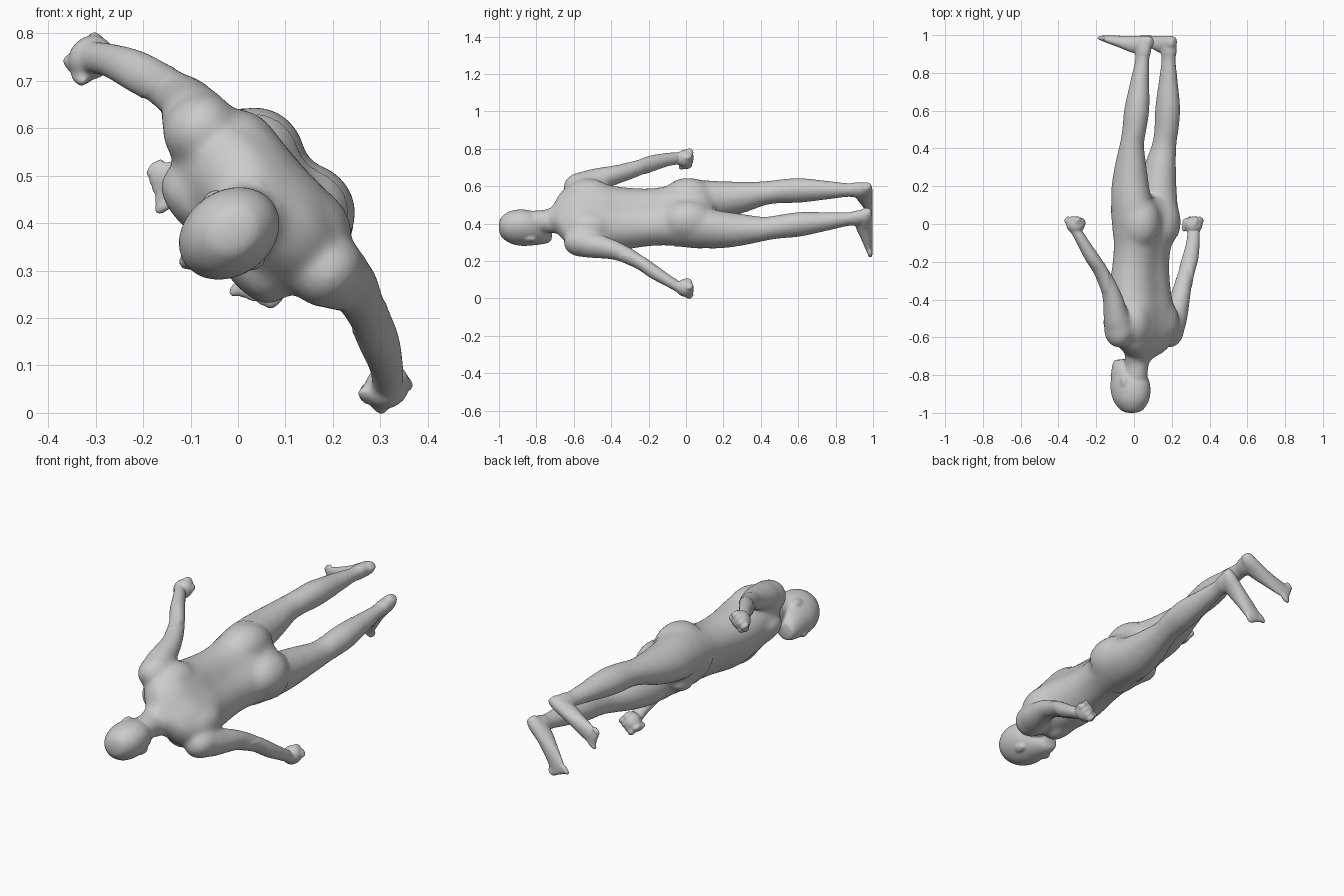
import bpy, bmesh, math
from mathutils import Matrix, Vector

if "Cube" in bpy.data.objects:
    bpy.data.objects.remove(bpy.data.objects["Cube"])

# Local frame: x = figure's left, y = towards the feet, z = towards the back
POSE = Matrix.Translation((0, 0, 0.40)) @ Matrix.Rotation(math.radians(48), 4, 'Y')
bm = bmesh.new()


def catmull(rows, steps=5):
    """Smoothly interpolate a list of equal-length tuples."""
    v = [Vector(r) for r in rows]
    out = []
    for i in range(len(v) - 1):
        p0, p1, p2, p3 = v[max(i - 1, 0)], v[i], v[i + 1], v[min(i + 2, len(v) - 1)]
        for s in range(steps):
            t = s / steps
            out.append(0.5 * (2 * p1 + (p2 - p0) * t + (2 * p0 - 5 * p1 + 4 * p2 - p3) * t * t
                              + (3 * p1 - p0 - 3 * p2 + p3) * t ** 3))
    return out + [v[-1]]


def loft(rows, side=1, along='y', groove=0.0, square=1.0, turn=Matrix(), n=32):
    """Rows are (x, y, z, half width, half depth); rings lie across the given axis."""
    rings = []
    for x, y, z, a, d in catmull(rows):
        ring = []
        for k in range(n):
            t = 2 * math.pi * k / n
            c, s = math.cos(t), math.sin(t)
            u = a * math.copysign(abs(c) ** square, c)
            w = d * math.copysign(abs(s) ** square, s)
            w *= 1 - groove * math.exp(-((t - math.pi / 2) / 0.25) ** 2)
            co = (x + u, y, z + w) if along == 'y' else (x + u, y + w, z)
            ring.append(bm.verts.new(turn @ Vector((co[0] * side, co[1], co[2]))))
        rings.append(ring)
    faces = [bm.faces.new(rings[0]), bm.faces.new(rings[-1][::-1])]
    for r, q in zip(rings, rings[1:]):
        for k in range(n):
            faces.append(bm.faces.new((r[k], q[k], q[(k + 1) % n], r[(k + 1) % n])))
    bmesh.ops.recalc_face_normals(bm, faces=faces)


def blob(center, radii, side=1, tilt=0.0, turn=Matrix()):
    c = (center[0] * side, center[1], center[2])
    m = (turn @ Matrix.Translation(c)
         @ Matrix.Rotation(tilt * side, 4, 'Z') @ Matrix.Diagonal((*radii, 1)))
    bmesh.ops.create_uvsphere(bm, u_segments=24, v_segments=14, radius=1, matrix=m)


# Head, slightly turned, with nose, brow, lips and ears; neck
TURN = Matrix.Translation((.007, 0, -.006)) @ Matrix.Rotation(math.radians(8), 4, 'Y')
loft([(0, -1.0, -0.015, .016, .018), (0, -.987, -.015, .050, .058), (0, -.94, -.018, .081, .096),
      (0, -.88, -.022, .090, .112), (0, -.82, -.028, .084, .106), (0, -.77, -.045, .071, .086),
      (0, -.735, -.066, .054, .058), (0, -.715, -.078, .03, .033)], turn=TURN)
blob((0, -.812, -.126), (.013, .03, .02), turn=TURN)
blob((0, -.80, -.134), (.016, .012, .013), turn=TURN)
blob((0, -.765, -.118), (.024, .012, .012), turn=TURN)
blob((0, -.855, -.113), (.052, .013, .018), turn=TURN)
for s in (-1, 1):
    blob((.085, -.835, -.01), (.011, .032, .02), s, turn=TURN)
loft([(0, -.82, .01, .060, .064), (0, -.75, .018, .062, .064), (0, -.71, .03, .074, .07),
      (0, -.62, .06, .10, .085)])

# Torso with spine groove
loft([(0, -.725, .04, .055, .055), (0, -.69, .055, .095, .072), (0, -.65, .064, .15, .092),
      (0, -.60, .062, .192, .118), (0, -.55, .055, .205, .134), (0, -.45, .047, .197, .14),
      (0, -.35, .04, .181, .132),
      (0, -.22, .048, .167, .118), (0, -.12, .06, .168, .12), (0, -.03, .072, .182, .13),
      (0, .05, .076, .185, .132), (0, .11, .077, .145, .105), (0, .15, .077, .07, .06)],
     groove=.09, square=.88)
blob((0, .06, -.038), (.042, .06, .035))

for s in (-1, 1):
    # Chest, shoulder blades, trapezius, shoulders, buttocks
    blob((.092, -.52, -.042), (.09, .09, .048), s)
    blob((.11, -.52, .115), (.085, .12, .072), s)
    blob((.10, -.645, .07), (.10, .042, .07), s, .55)
    blob((.20, -.56, .072), (.072, .095, .08), s)
    blob((.080, .01, .105), (.105, .145, .116), s)
    # Arm
    loft([(.195, -.60, .072, .055, .065), (.213, -.54, .077, .071, .073), (.238, -.47, .084, .063, .064),
          (.27, -.38, .088, .053, .053), (.325, -.27, .074, .046, .045),
          (.38, -.19, .055, .046, .043), (.433, -.10, .03, .037, .035),
          (.46, -.045, .01, .033, .033)], s)
    # Fist with fingers and thumb
    blob((.466, -.006, .003), (.045, .047, .05), s, -.4)
    for k in range(4):
        z = -.036 + k * .024
        blob((.482, .018, z), (.025, .022, .015), s, -.3)
        blob((.448, .010, z), (.018, .026, .015), s, -.4)
    blob((.452, -.010, -.042), (.016, .034, .016), s, -.5)
    # Leg
    loft([(.10, 0, .075, .088, .11), (.102, .10, .074, .096, .112), (.108, .20, .071, .091, .102),
          (.118, .32, .082, .076, .083), (.128, .42, .10, .061, .064), (.127, .50, .117, .059, .065),
          (.122, .61, .13, .061, .068), (.113, .75, .142, .047, .052), (.105, .86, .152, .035, .042),
          (.10, .93, .157, .036, .047), (.098, .975, .161, .032, .04)], s)
    blob((.13, .40, .05), (.036, .042, .022), s)
    # Foot and toes; the right foot is splayed further out
    sp = 0 if s < 0 else -.03
    loft([(.09, .965, .210, .016, .02), (.093, .961, .195, .028, .032), (.098, .953, .16, .036, .044),
          (.112 + sp * .3, .951, .10, .037, .046), (.132 + sp * .6, .964, .03, .041, .033),
          (.155 + sp * .9, .978, -.04, .045, .02), (.165 + sp, .984, -.07, .043, .014)], s, 'z')
    for k in range(5):
        blob((.132 + sp + k * .018, .985, -.083 + k * .008),
             (.015 if k == 0 else .011, .013, .034 if k == 0 else .026), s)

# Fuse everything into one skin
raw = bpy.data.meshes.new("body")
bm.to_mesh(raw)
bm.free()
body = bpy.data.objects.new("body", raw)
bpy.context.collection.objects.link(body)
rem = body.modifiers.new("fuse", 'REMESH')
rem.mode = 'VOXEL'
rem.voxel_size = 0.0065
smo = body.modifiers.new("soften", 'SMOOTH')
smo.factor, smo.iterations = 0.5, 5
dg = bpy.context.evaluated_depsgraph_get()
skin = bpy.data.meshes.new_from_object(body.evaluated_get(dg))
body.modifiers.clear()
body.data = skin

# Blend the muscles of the trunk, shoulders and legs more strongly
bm = bmesh.new()
bm.from_mesh(skin)
trunk = [v for v in bm.verts if -.72 < v.co.y < .9 and abs(v.co.x) < .33]
for i in range(45):
    bmesh.ops.smooth_vert(bm, verts=trunk, factor=0.5,
                          use_axis_x=True, use_axis_y=True, use_axis_z=True)
bm.normal_update()
for v in trunk:                       # restore volume lost in smoothing
    fade = min(1, (v.co.y + .72) / .08, (.9 - v.co.y) / .1, (.33 - abs(v.co.x)) / .05)
    v.co += v.normal * 0.003 * max(fade, 0)
bm.normal_update()
bm.to_mesh(skin)

# Tight briefs: a slightly raised copy of the hip area
drop = []
for f in bm.faces:
    p = f.calc_center_median()
    hem = 0.14 - 0.55 * max(abs(p.x) - .06, 0)
    if not (-0.06 < p.y < hem and abs(p.x) < .24):
        drop.append(f)
bmesh.ops.delete(bm, geom=drop, context='FACES')
for v, nrm in [(v, v.normal.copy()) for v in bm.verts]:
    v.co += nrm * 0.003
briefs = bpy.data.meshes.new("briefs")
bm.to_mesh(briefs)
bm.free()
bpy.context.collection.objects.link(bpy.data.objects.new("briefs", briefs))
for m in (skin, briefs):
    m.transform(POSE)
    m.shade_smooth()
